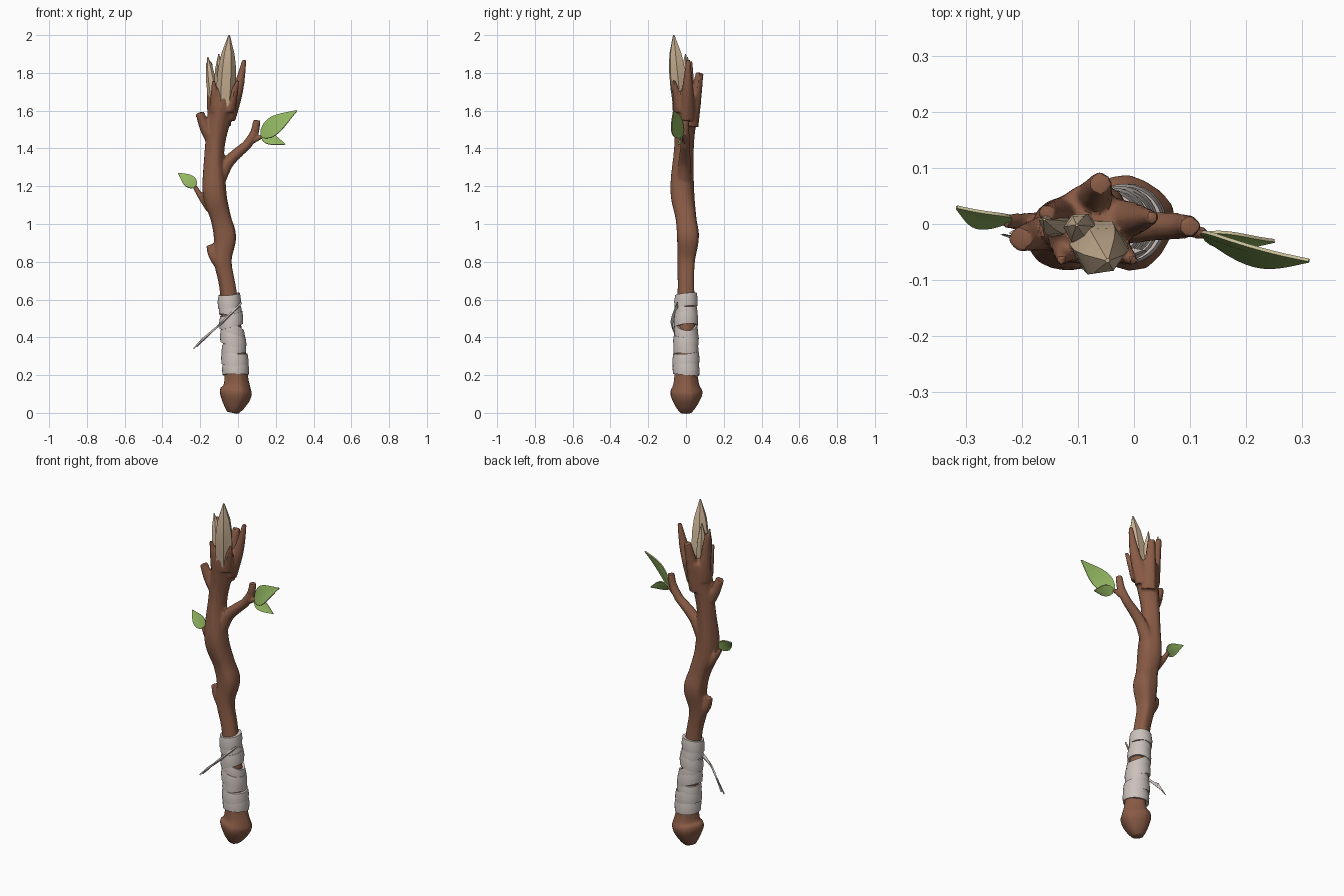
import bpy, bmesh, math
from mathutils import Vector, noise

if "Cube" in bpy.data.objects:
    bpy.data.objects.remove(bpy.data.objects["Cube"])


def material(name, rgb):
    m = bpy.data.materials.new(name)
    m.diffuse_color = (*rgb, 1)
    m.use_nodes = True
    m.node_tree.nodes["Principled BSDF"].inputs["Base Color"].default_value = m.diffuse_color
    return m


BARK = material("brown bark", (0.25, 0.105, 0.06))
WOOD = material("pale bare wood", (0.6, 0.45, 0.3))
CLOTH = material("grey cloth", (0.6, 0.535, 0.5))
LEAF = material("leaf green", (0.29, 0.47, 0.12))
RIM = material("pale leaf rim", (0.55, 0.5, 0.3))


def finish(name, bm, mats, angle=35, mods=()):
    bmesh.ops.recalc_face_normals(bm, faces=bm.faces)
    me = bpy.data.meshes.new(name)
    bm.to_mesh(me)
    bm.free()
    ob = bpy.data.objects.new(name, me)
    bpy.context.collection.objects.link(ob)
    for m in mats:
        me.materials.append(m)
    for kind, props in mods:
        mod = ob.modifiers.new(kind, kind)
        for k, v in props.items():
            setattr(mod, k, v)
    if mods:  # bake the modifiers
        dg = bpy.context.evaluated_depsgraph_get()
        new = bpy.data.meshes.new_from_object(ob.evaluated_get(dg))
        ob.modifiers.clear()
        ob.data = new
        if not new.materials:
            for m in mats:
                new.materials.append(m)
    bpy.ops.object.select_all(action='DESELECT')
    ob.select_set(True)
    bpy.context.view_layer.objects.active = ob
    bpy.ops.object.shade_smooth_by_angle(angle=math.radians(angle))
    return ob


def spline(pts, sub):
    out = []
    for i in range(len(pts) - 1):
        a, b, c, d = [Vector(pts[max(0, min(len(pts) - 1, i + k))]) for k in (-1, 0, 1, 2)]
        for s in range(sub):
            t = s / sub
            m0, m1 = (c - a) / 2, (d - b) / 2
            e = 3 * t * t - 2 * t ** 3
            out.append(b.lerp(c, e) + m0 * (t * (1 - t) ** 2) - m1 * (t * t * (1 - t)))
    return out + [Vector(pts[-1])]


def skin(bm, rings, closed=True, loop=False):
    """Quads between successive rows of vertices."""
    pairs = list(zip(rings, rings[1:])) + ([(rings[-1], rings[0])] if loop else [])
    for a, b in pairs:
        n = len(a)
        for k in range(n if closed else n - 1):
            j = (k + 1) % n
            bm.faces.new((a[k], a[j], b[j], b[k]))


def tube(bm, path, sides=8, ridge=0.05):
    """Closed, slightly gnarled tube through (x, y, z, radius) points."""
    rings = []
    for i, p in enumerate(path):
        c = p.xyz
        t = (path[min(i + 1, len(path) - 1)].xyz - path[max(i - 1, 0)].xyz).normalized()
        u = Vector((0, 1, 0)).cross(t).normalized()
        v = t.cross(u)
        ring = []
        for k in range(sides):
            a = math.tau * k / sides
            wob = math.sin(4 * a + 5 * c.z) + noise.noise(Vector((math.cos(a), math.sin(a), c.z * 5)))
            r = p[3] * (1 + ridge * wob)
            ring.append(bm.verts.new(c + u * r * math.cos(a) + v * r * math.sin(a)))
        rings.append(ring)
    skin(bm, rings)
    bm.faces.new(rings[0][::-1])
    bm.faces.new(rings[-1])


# Bark: trunk, stubs, branch and prongs fused into one skin
TRUNK = [(-.03, 0, 0, .03), (-.02, 0, .045, .062), (-.01, 0, .11, .085), (-.01, 0, .2, .06),
         (-.05, 0, .63, .045), (-.08, 0, .8, .048), (-.07, .01, .93, .062), (-.09, 0, 1.03, .057),
         (-.125, -.02, 1.18, .064), (-.122, -.01, 1.42, .051), (-.08, 0, 1.66, .07), (-.075, .01, 1.7, .055)]
bm = bmesh.new()
tube(bm, spline(TRUNK, 6), 16)


def limb(start, end, r0, r1, bow=0):
    mid = [(a + b) / 2 for a, b in zip(start, end)]
    mid[0] += bow
    tube(bm, spline([(*start, r0), (*mid, (r0 + r1) / 2), (*end, r1)], 5))


limb((-.085, 0, .78), (-.148, 0, .89), .038, .023, -.012)            # low knot
limb((-.12, -.01, 1.42), (-.203, -.027, 1.59), .037, .023, -.01)     # left stub
limb((-.1, -.01, 1.24), (.055, -.004, 1.425), .04, .025, -.025)      # right branch
limb((.045, -.004, 1.415), (.1, -.004, 1.55), .026, .02, .014)       # branch end
limb((.07, -.005, 1.435), (.13, -.018, 1.465), .016, .011)           # right twig
limb((-.15, 0, 1.08), (-.23, .006, 1.2), .022, .013, -.003)          # left twig
limb((-.12, .01, 1.58), (-.155, .02, 1.86), .042, .016)              # left prong
limb((-.085, .02, 1.52), (-.06, .073, 1.8), .047, .021)              # back prong
limb((-.06, .005, 1.56), (.034, .012, 1.87), .047, .012, .013)       # right prong
for x in (-.13, -.046, 0):                                           # bark teeth
    limb((.5 * x - .05, -.03, 1.6), (x, -.065, 1.76), .037, .009)
finish("bark_trunk", bm, [BARK], 32, [
    ("REMESH", dict(mode='VOXEL', voxel_size=.0065)),
    ("SMOOTH", dict(factor=.5, iterations=4)),
    ("DECIMATE", dict(ratio=.2))])


# Bare wood splinters in the broken top
def splinter(name, start, end, r):
    bm = bmesh.new()
    a, b = Vector(start), Vector(end)
    tube(bm, [Vector((*a.lerp(b, t), r * k)) for t, k in
              ((0, .95), (.3, 1.05), (.55, 1), (.75, .75), (1, .09))], 6, .08)
    finish(name, bm, [WOOD], 20)


splinter("main_splinter", (-.07, -.025, 1.6), (-.047, -.065, 2), .047)
splinter("middle_splinter", (-.09, -.01, 1.6), (-.102, -.002, 1.9), .028)
splinter("left_splinter", (-.12, 0, 1.6), (-.16, .008, 1.885), .026)


# Cloth bands wound round the grip
def trunk_at(z):
    path = spline(TRUNK, 6)
    for a, b in zip(path, path[1:]):
        if a[2] <= z <= b[2]:
            return a.lerp(b, (z - a[2]) / (b[2] - a[2]))


bm = bmesh.new()
SEG = 28
for n, tilt in enumerate((0, -.008, .012, -.022, -.038, .014, -.014, .006)):
    z0, flip = .235 + .0514 * n, (-1) ** n
    rings = []
    for k in range(SEG):
        a = math.tau * k / SEG
        z = z0 + tilt * math.cos(a) - .006 * flip * math.sin(a)
        c = trunk_at(z)
        ring = []
        for dr, dz in ((-.012, -1), (.013, -1), (.015, 0), (.01, 1), (-.012, 1)):
            r = c[3] + dr - (.0015 * flip if dr > 0 else 0)
            ring.append(bm.verts.new((c.x + r * math.cos(a), c.y + r * math.sin(a), z + dz * .034)))
        rings.append(ring)
    skin(bm, rings, loop=True)
finish("cloth_wrap", bm, [CLOTH], 40)

# Loose cloth end: hangs to the left with a forked tip
bm = bmesh.new()
path = spline([(.005, -.045, .565, .024), (-.1, -.074, .465, .024), (-.2, -.025, .375, .034)], 7)
rows = []
for i, p in enumerate(path):
    side = Vector((.6, -.1 - .25 * i / len(path), .75)).normalized() * p[3]
    rows.append([bm.verts.new(p.xyz + side * s) for s in (-1, 0, 1)])
rows[-1][1].co += Vector((.012, 0, .02))
rows[-1][2].co += Vector((-.055, .018, -.06))
skin(bm, rows, closed=False)
finish("loose_cloth_end", bm, [CLOTH], 40, [("SOLIDIFY", dict(thickness=.008, offset=0))])


# Leaves: folded blades with a pale rim
def leaf(name, base, tip, side, width, bow):
    base, tip, side = Vector(base), Vector(tip), Vector(side)
    axis = (tip - base).normalized()
    side = (side - axis * side.dot(axis)).normalized()
    up = axis.cross(side)
    up = up if up.z > 0 else -up
    bm = bmesh.new()
    n, rows = 12, []
    for i in range(n + 1):
        t = i / n
        w = width * max(math.sin(math.pi * t ** .75), 0) * (1.1 - .35 * t) + .002
        c = base.lerp(tip, t) + up * bow * math.sin(math.pi * t)
        rows.append([bm.verts.new(c + side * w * s + up * w * (.28 * abs(s) - .2 * s * s))
                     for s in (-1, -.5, 0, .5, 1)])
    skin(bm, rows, closed=False)
    finish(name, bm, [LEAF, RIM], 40,
           [("SOLIDIFY", dict(thickness=.006, offset=0, material_offset_rim=1))])


leaf("big_leaf", (.12, -.018, 1.462), (.312, -.065, 1.6), (-.45, .45, .75), .052, .012)
leaf("small_leaf", (.122, -.018, 1.462), (.25, -.03, 1.42), (.3, .4, .85), .03, .006)
leaf("left_leaf", (-.222, .005, 1.195), (-.316, .03, 1.268), (.55, .35, .75), .034, .008)
